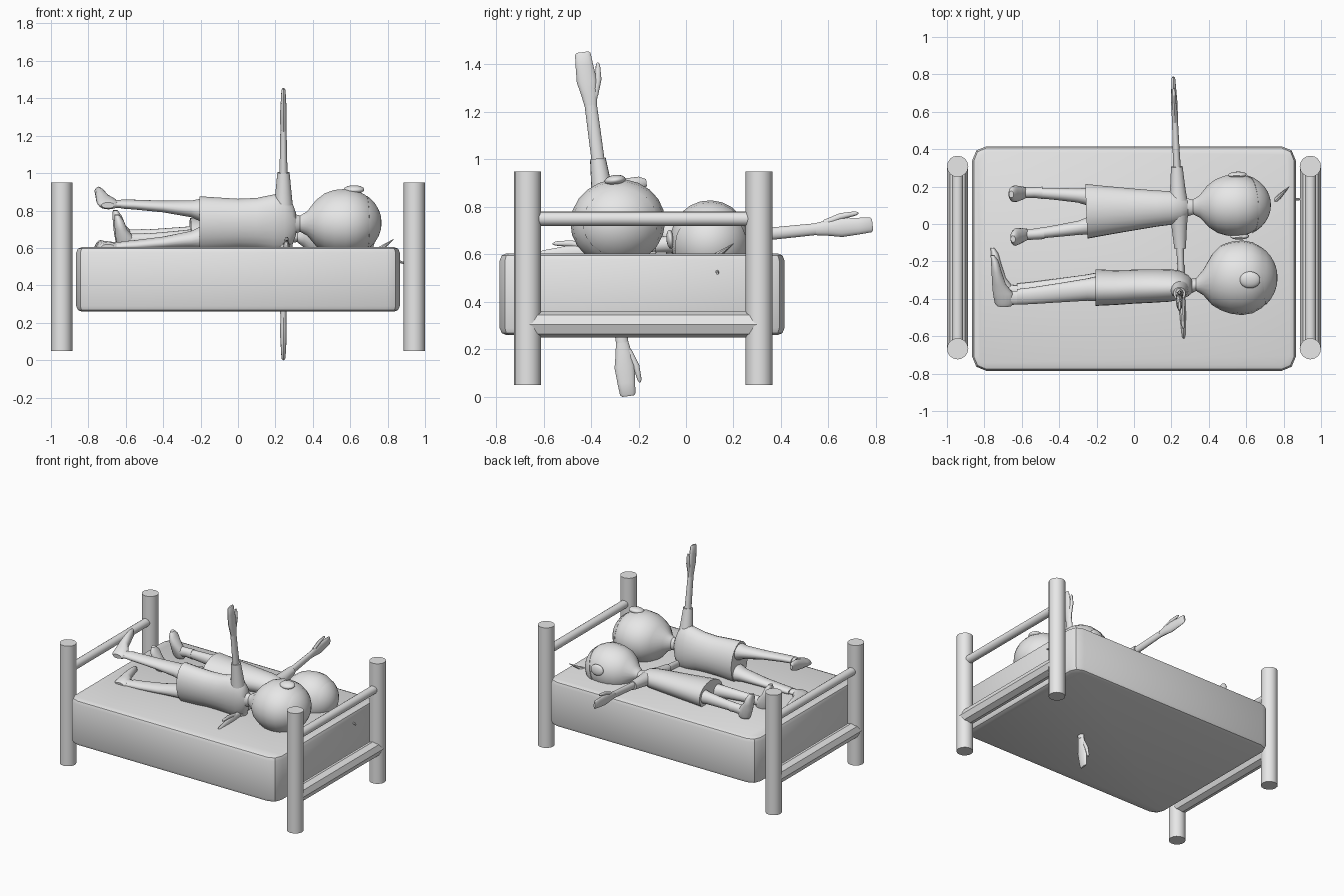
import bpy, bmesh, math
from mathutils import Vector, Matrix

if "Cube" in bpy.data.objects:
    bpy.data.objects.remove(bpy.data.objects["Cube"])

grey = bpy.data.materials.new("light grey")
grey.diffuse_color = (0.8, 0.8, 0.8, 1)
grey.use_nodes = True
grey.node_tree.nodes["Principled BSDF"].inputs["Base Color"].default_value = grey.diffuse_color


def finish(name, bm, angle=40):
    bmesh.ops.recalc_face_normals(bm, faces=bm.faces[:])
    me = bpy.data.meshes.new(name)
    bm.to_mesh(me)
    bm.free()
    me.materials.append(grey)
    ob = bpy.data.objects.new(name, me)
    bpy.context.collection.objects.link(ob)
    bpy.ops.object.select_all(action='DESELECT')
    ob.select_set(True)
    bpy.context.view_layer.objects.active = ob
    bpy.ops.object.shade_smooth_by_angle(angle=math.radians(angle))
    return ob


def rod(name, p, q, r, r2=None, n=16):
    p, q = Vector(p), Vector(q)
    bm = bmesh.new()
    m = Matrix.Translation((p + q) / 2) @ (q - p).to_track_quat('Z', 'Y').to_matrix().to_4x4()
    bmesh.ops.create_cone(bm, cap_ends=True, segments=n, radius1=r,
                          radius2=r if r2 is None else r2, depth=(q - p).length, matrix=m)
    return finish(name, bm)


def loft(name, frame, axis, rings, side=1, n=18):
    """Elliptic rings (pos, c1, c2, r1, r2) along local axis: 0 sideways, 1 forward, 2 headward."""
    a, b = [i for i in range(3) if i != axis]
    bm = bmesh.new()
    loops = []
    for pos, c1, c2, r1, r2 in rings:
        loop = []
        for i in range(n):
            t = 2 * math.pi * i / n
            v = Vector((0, 0, 0))
            v[axis], v[a], v[b] = pos, c1 + r1 * math.cos(t), c2 + r2 * math.sin(t)
            v[0] *= side
            loop.append(bm.verts.new(frame @ v))
        loops.append(loop)
    for l, k in zip(loops, loops[1:]):
        for i in range(n):
            j = (i + 1) % n
            bm.faces.new((l[i], l[j], k[j], k[i]))
    bm.faces.new(loops[0])
    bm.faces.new(loops[-1])
    return finish(name, bm)


def ball(name, frame, c, r, cut=None):
    """Ellipsoid in a body frame, optionally keeping only the part above a plane."""
    bm = bmesh.new()
    bmesh.ops.create_uvsphere(bm, u_segments=20, v_segments=16, radius=1)
    bmesh.ops.transform(bm, matrix=Matrix.Translation(c) @ Matrix.Diagonal((*r, 1)), verts=bm.verts)
    if cut:
        bmesh.ops.bisect_plane(bm, geom=bm.verts[:] + bm.edges[:] + bm.faces[:],
                               plane_co=cut[0], plane_no=cut[1], clear_inner=True)
        bmesh.ops.holes_fill(bm, edges=bm.edges[:])
    bmesh.ops.transform(bm, matrix=frame, verts=bm.verts)
    return finish(name, bm)


def body_frame(s, f, u, origin):
    m = Matrix((Vector(s).normalized(), Vector(f).normalized(), Vector(u).normalized()))
    return Matrix.Translation(origin) @ m.transposed().to_4x4()


# Bed frame
for x, end in ((-0.943, "foot"), (0.943, "head")):
    for y, side in ((-0.667, "front"), (0.308, "back")):
        rod(f"{end}_{side}_post", (x, y, 0.05), (x, y, 0.95), 0.057)
    rod(f"{end}_upper_rail", (x, -0.65, 0.75), (x, 0.29, 0.75), 0.03)
    rod(f"{end}_lower_rail", (x, -0.667, 0.305), (x, 0.308, 0.305), 0.056, n=8)

# Mattress with rounded corners
bm = bmesh.new()
bmesh.ops.create_cube(bm, size=1)
bmesh.ops.transform(bm, matrix=Matrix.Translation((0, -0.185, 0.432)) @
                    Matrix.Diagonal((1.73, 1.2, 0.345, 1)), verts=bm.verts)
upright = [e for e in bm.edges if abs(e.verts[0].co.z - e.verts[1].co.z) > 0.1]
bmesh.ops.bevel(bm, geom=upright, offset=0.075, segments=2, profile=0.5, affect='EDGES')
rims = [e for e in bm.edges if abs(e.verts[0].co.z - e.verts[1].co.z) < 0.01]
bmesh.ops.bevel(bm, geom=rims, offset=0.03, segments=2, profile=0.5, affect='EDGES')
finish("mattress", bm, 35)


def head(name, F, u0, u1, rs, rf, f):
    prof = [(0, .3, .2), (.08, .24, .17), (.16, .36, .34), (.26, .68, .68), (.36, .87, .87),
            (.47, .97, .96), (.6, 1, 1), (.72, .95, .95), (.82, .82, .82), (.91, .6, .6),
            (.97, .35, .35), (1, .08, .08)]
    loft(name + "_head", F, 2, [(u0 + t * (u1 - u0), 0, f * min(1, t * 3), a * rs, b * rf)
                                for t, a, b in prof], n=22)


def arm(name, F, side, u, s0, s1, k):
    """Sleeve, arm, flat hand and thumb, reaching sideways to s1."""
    L = s1 - s0
    loft(name + "_sleeve", F, 0, [(s0 - .06, 0, u, .05, .05), (s0, 0, u, .043 * k, .044 * k),
                                  (s0 + .2 * L, 0, u, .033 * k, .033 * k)], side)
    loft(name + "_arm", F, 0, [(s0, 0, u, .028 * k, .025 * k), (s0 + .4 * L, 0, u, .027 * k, .019 * k),
                               (s0 + .6 * L, 0, u, .026 * k, .017 * k)], side)
    loft(name + "_hand", F, 0, [(s0 + .58 * L, 0, u, .025 * k, .016 * k),
                                (s0 + .68 * L, 0, u, .034 * k, .018 * k),
                                (s0 + .78 * L, -.003, u, .043 * k, .018 * k),
                                (s0 + .9 * L, -.005, u, .037 * k, .014 * k),
                                (s1 - .008, -.005, u, .033 * k, .011 * k),
                                (s1, -.005, u, .025 * k, .006 * k)], side, n=14)
    loft(name + "_thumb", F, 0, [(s0 + .66 * L, .02, u, .015, .011), (s0 + .78 * L, .045 * k, u, .014, .011),
                                 (s0 + .89 * L, .052 * k, u, .009, .008),
                                 (s0 + .91 * L, .052 * k, u, .003, .003)], side, n=10)


# Larger figure, lying on its side
A = body_frame((0, -.131, .991), (0, .991, .131), (1, 0, 0), (0, -.335, .728))
loft("large_shirt", A, 2, [(-.205, 0, -.005, .15, .097), (-.1, 0, -.005, .143, .092),
                           (0, 0, 0, .136, .09), (.1, 0, .003, .14, .088), (.19, 0, .007, .158, .086),
                           (.25, 0, .008, .16, .075), (.29, 0, .005, .115, .055),
                           (.31, 0, .003, .06, .035)], n=22)
head("large", A, .295, .765, .183, .2, .048)
ball("large_hair", A, (0, .048, .56), (.187, .204, .208), ((0, 0, .695), (0, .08, 1)))
for side, tag in ((1, "upper"), (-1, "lower")):
    n = "large_" + tag
    arm(n, A, side, .243, .165, .731, 1)
    ball(n + "_ear", A, (side * .178, .06, .62), (.022, .045, .055))
    loft(n + "_trouser", A, 2, [(-.18, .072, .0, .068, .07), (-.25, .082, -.005, .045, .06),
                                (-.4, .097, -.02, .031, .052), (-.55, .109, -.035, .026, .045),
                                (-.625, .113, -.04, .024, .042)], side)
    loft(n + "_ankle", A, 2, [(-.6, .113, -.045, .021, .036), (-.7, .115, -.045, .022, .04)], side)
    loft(n + "_shoe", A, 1, [(-.092, .113, -.695, .016, .035), (-.075, .114, -.692, .025, .053),
                             (-.02, .12, -.7, .03, .055), (.03, .129, -.722, .035, .037),
                             (.1, .14, -.735, .04, .027), (.16, .148, -.745, .032, .02),
                             (.19, .151, -.757, .015, .01)], side)

# Smaller figure, lying on its back
B = body_frame((-.04, .995, .1), (0, -.1, .995), (1, .04, 0), (0, .078, .66))
loft("small_dress", B, 2, [(-.255, 0, 0, .147, .1), (-.15, 0, 0, .132, .092), (0, 0, 0, .112, .082),
                           (.12, 0, 0, .097, .075), (.2, 0, 0, .09, .068), (.25, 0, 0, .08, .058),
                           (.285, 0, 0, .05, .035), (.295, 0, 0, .03, .025)], n=22)
head("small", B, .28, .73, .166, .168, 0)
ball("small_hair", B, (0, -.005, .54), (.172, .173, .193), ((0, 0, .63), (0, -.3, 1)))
for side, tag in ((1, "far"), (-1, "near")):
    n = "small_" + tag
    arm(n, B, side, .238, .1, .702, .95)
    ball(n + "_ear", B, (side * .166, .02, .56), (.016, .04, .05))
    loft(n + "_leg", B, 2, [(-.23, .075, 0, .05, .05), (-.3, .087, 0, .038, .043),
                            (-.42, .1, -.003, .032, .036), (-.53, .11, -.005, .027, .03)], side)
    loft(n + "_boot_cuff", B, 2, [(-.485, .108, -.005, .033, .036), (-.53, .112, -.005, .029, .033),
                                  (-.6, .113, -.01, .031, .038)], side)
    loft(n + "_boot", B, 1, [(-.06, .112, -.6, .02, .035), (-.04, .112, -.6, .031, .05),
                             (.01, .113, -.61, .038, .05), (.05, .115, -.63, .045, .034),
                             (.1, .118, -.642, .042, .025), (.13, .12, -.652, .018, .013)], side)

# Loose hair strand behind the smaller head
rod("hair_strand_tip", (.755, .125, .59), (.83, .2, .645), .016, .002, n=8)
rod("hair_strand_end", (.76, .13, .56), (.885, .132, .52), .01, .006, n=8)
